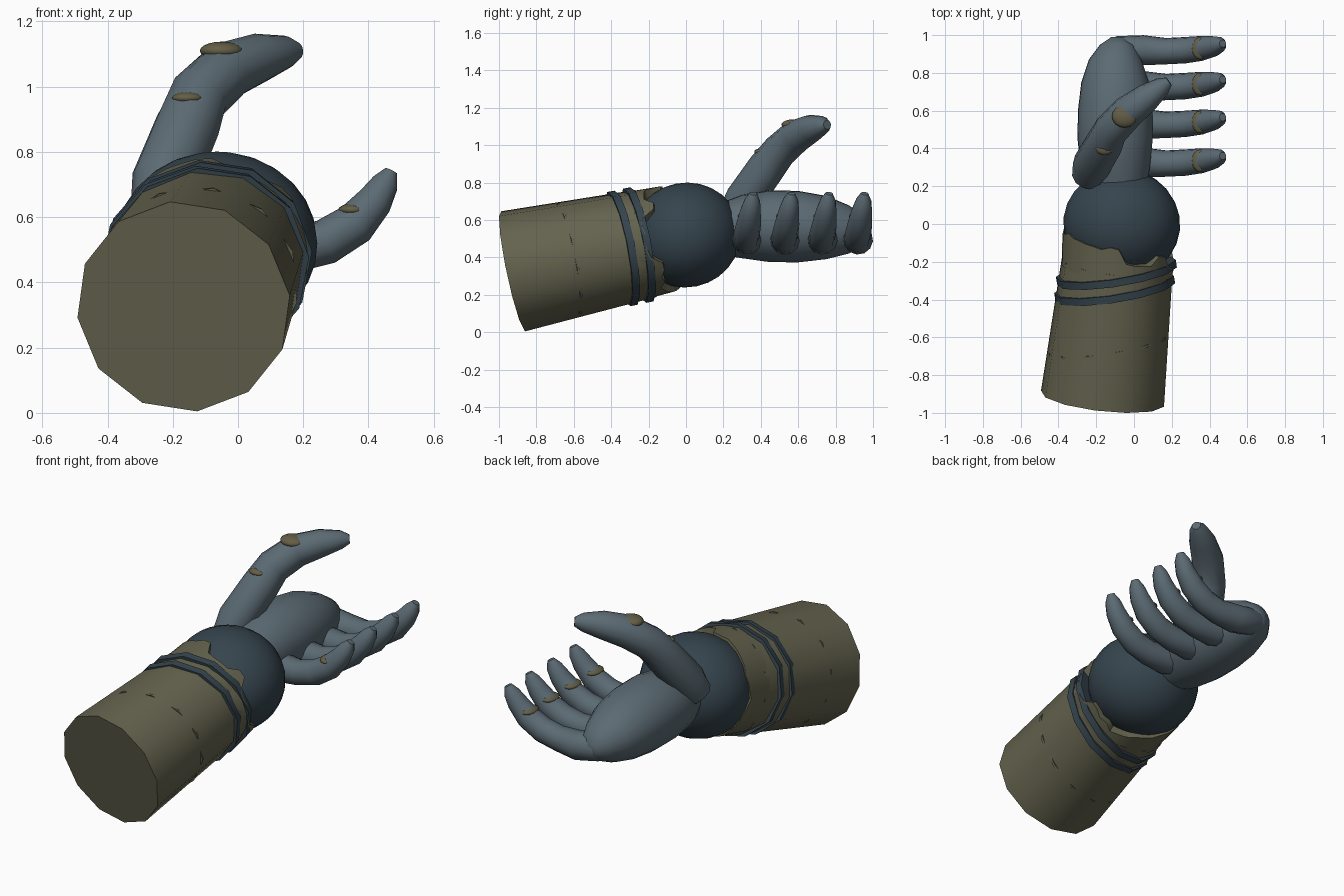
import bpy, bmesh, math, random
from mathutils import Vector

random.seed(4)
cube = bpy.data.objects.get("Cube")
if cube:
    bpy.data.objects.remove(cube)


def material(name, rgb):
    m = bpy.data.materials.new(name)
    m.use_nodes = True
    m.diffuse_color = (*rgb, 1)
    m.node_tree.nodes["Principled BSDF"].inputs["Base Color"].default_value = (*rgb, 1)
    return m


SLATE = material("slate_skin", (0.105, 0.145, 0.172))
NAVY = material("dark_blue_wrap", (0.036, 0.058, 0.075))
OLIVE = material("olive_cloth", (0.128, 0.125, 0.077))
OCHRE = material("ochre_pad", (0.125, 0.112, 0.062))


def finish(name, bm, mat, angle=50):
    bmesh.ops.recalc_face_normals(bm, faces=bm.faces)
    mesh = bpy.data.meshes.new(name)
    bm.to_mesh(mesh)
    bm.free()
    mesh.materials.append(mat)
    ob = bpy.data.objects.new(name, mesh)
    bpy.context.collection.objects.link(ob)
    bpy.ops.object.select_all(action='DESELECT')
    ob.select_set(True)
    bpy.context.view_layer.objects.active = ob
    bpy.ops.object.shade_smooth_by_angle(angle=math.radians(angle))
    return ob


def frame(direction):
    """Side and up vectors across a direction."""
    t = direction.normalized()
    u = t.cross(Vector((0, 0, 1))).normalized()
    return u, u.cross(t)


def skin(bm, rings):
    n = len(rings[0])
    for a, b in zip(rings, rings[1:]):
        for i in range(n):
            j = (i + 1) % n
            bm.faces.new((a[i], a[j], b[j], b[i]))


def tube(name, rows, mat, sides=12, phase=6, direction=None):
    """Capped tube through rows of (centre, side radius, up radius)."""
    bm = bmesh.new()
    pts = [Vector(r[0]) for r in rows]
    rings = []
    for k, (_, ru, rv) in enumerate(rows):
        d = direction or pts[min(k + 1, len(pts) - 1)] - pts[max(k - 1, 0)]
        u, v = frame(d)
        angles = [math.radians(phase) + math.tau * i / sides for i in range(sides)]
        rings.append([bm.verts.new(pts[k] + u * ru * math.cos(a) + v * rv * math.sin(a))
                      for a in angles])
    skin(bm, rings)
    bm.faces.new(rings[0])
    bm.faces.new(rings[-1])
    return finish(name, bm, mat)


def ellipsoid(name, centre, radii, mat, direction=Vector((0, 1, 0)), segments=16):
    """Sphere stretched along side, direction and up."""
    bm = bmesh.new()
    bmesh.ops.create_uvsphere(bm, u_segments=segments, v_segments=segments // 2 + 2, radius=1)
    u, v = frame(direction)
    t = direction.normalized()
    for vert in bm.verts:
        c = vert.co
        vert.co = Vector(centre) + u * c.x * radii[0] + t * c.y * radii[1] + v * c.z * radii[2]
    return finish(name, bm, mat, 60)


# Forearm axis, measured from the wrist centre
AXIS = Vector((0.11, 1, 0.21)).normalized()
WRIST = Vector((-0.065, 0, 0.52))


def along(t):
    return WRIST + AXIS * t


# Sleeve and wrist
tube("sleeve", [(along(-0.95), 0.33, 0.33), (along(-0.22), 0.297, 0.294)], OLIVE, direction=AXIS)
ellipsoid("wrist", WRIST, (0.31, 0.295, 0.28), NAVY, AXIS, 24)

# Torn edge of the sleeve
bm = bmesh.new()
u, v = frame(AXIS)
steps = 40
rings = [[], [], []]
tear = 0
for i in range(steps):
    a = math.tau * i / steps
    if i % 2 == 0:
        tear = random.uniform(-0.035, 0.035)
    end = -0.12 - 0.04 * math.cos(a) + tear + random.uniform(-0.012, 0.012)
    for ring, t, ru, rv in zip(rings, (-0.25, end, end), (0.292, 0.306, 0.23), (0.29, 0.283, 0.21)):
        ring.append(bm.verts.new(along(t) + u * ru * math.cos(a) + v * rv * math.sin(a)))
skin(bm, rings)
finish("torn_sleeve_edge", bm, OLIVE)

# Two straps and the seam, slanted across the sleeve
SLANT = Vector((-0.16, 1, 0.19)).normalized()


def band(name, y, width, ru, rv, mat, phase):
    c = along(y / AXIS.y)
    tube(name, [(c - SLANT * width / 2, ru, rv), (c + SLANT * width / 2, ru, rv)],
         mat, phase=phase, direction=SLANT)


band("front_strap", -0.34, 0.04, 0.322, 0.312, NAVY, 6)
band("back_strap", -0.255, 0.04, 0.322, 0.312, NAVY, 6)
band("sleeve_seam", -0.635, 0.012, 0.324, 0.312, OLIVE, 21)

# Palm
tube("palm", [
    ((-0.08, 0.15, 0.55), 0.14, 0.13),
    ((-0.10, 0.30, 0.565), 0.185, 0.17),
    ((-0.10, 0.45, 0.567), 0.2, 0.193),
    ((-0.10, 0.60, 0.565), 0.198, 0.192),
    ((-0.10, 0.75, 0.56), 0.18, 0.17),
    ((-0.10, 0.87, 0.55), 0.14, 0.13),
    ((-0.09, 0.95, 0.54), 0.09, 0.085),
    ((-0.09, 0.99, 0.53), 0.03, 0.03)], SLATE, sides=20, direction=Vector((0, 1, 0)))

# Four curled fingers with knuckle pads
for label, y in zip(("little", "ring", "middle", "index"), (0.325, 0.53, 0.73, 0.92)):
    path = [(-0.13, 0.0, 0.53, 0.05), (-0.09, 0.0, 0.52, 0.075), (0.05, 0.0, 0.495, 0.08),
            (0.17, -0.005, 0.50, 0.07), (0.27, 0.0, 0.525, 0.07), (0.36, 0.01, 0.58, 0.066),
            (0.42, 0.02, 0.65, 0.055), (0.452, 0.03, 0.705, 0.042), (0.47, 0.035, 0.742, 0.02)]
    tube(label + "_finger", [((x, y + dy, z), r, r) for x, dy, z, r in path], SLATE)
    ellipsoid(label + "_finger_pad", (0.352, y + 0.01, 0.622), (0.045, 0.06, 0.02), OCHRE)

# Thumb with its two pads
thumb = [(-0.24, 0.26, 0.63, 0.09), (-0.225, 0.31, 0.71, 0.102), (-0.155, 0.43, 0.88, 0.1),
         (-0.12, 0.50, 0.97, 0.093), (-0.035, 0.59, 1.05, 0.09), (0.07, 0.67, 1.09, 0.075),
         (0.15, 0.73, 1.107, 0.05), (0.185, 0.755, 1.11, 0.025)]
tube("thumb", [((x, y, z), r, r) for x, y, z, r in thumb], SLATE)
ellipsoid("thumb_upper_pad", (-0.05, 0.57, 1.11), (0.067, 0.06, 0.028), OCHRE)
ellipsoid("thumb_lower_pad", (-0.155, 0.40, 0.965), (0.047, 0.035, 0.018), OCHRE)
